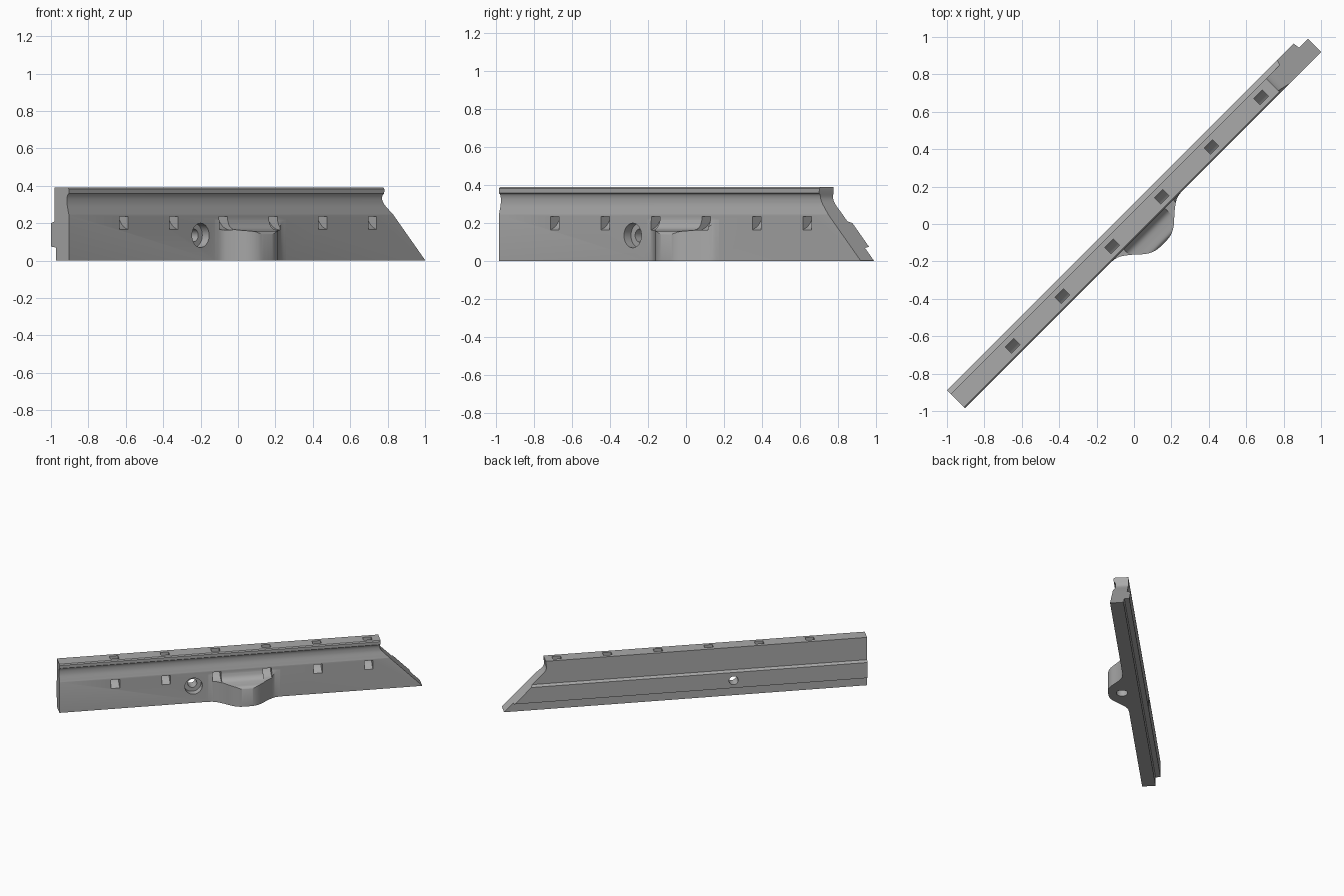
import bpy, bmesh, math
from mathutils import Matrix

cube = bpy.data.objects.get("Cube")
if cube:
    bpy.data.objects.remove(cube)

grey = bpy.data.materials.new("plain grey")
grey.use_nodes = True
colour = (0.4, 0.4, 0.4, 1)
grey.diffuse_color = colour
grey.node_tree.nodes["Principled BSDF"].inputs["Base Color"].default_value = colour

FRONT, BACK, RIB, LEFT_END = -0.057, 0.05, 0.078, -1.336
BOSS_X = 0.037


def smooth(pts, steps=5):
    """Pass a rounded line through a few points."""
    ext = [pts[0]] + pts + [pts[-1]]
    out = []
    for a, b, c, d in zip(ext, ext[1:], ext[2:], ext[3:]):
        for i in range(steps):
            t = i / steps
            out.append(tuple(
                0.5 * (2 * q + (r - p) * t + (2 * p - 5 * q + 4 * r - s) * t ** 2
                       + (3 * q - p - 3 * r + s) * t ** 3)
                for p, q, r, s in zip(a, b, c, d)))
    return out + [pts[-1]]


def prism(name, outline, lo, hi, axis):
    """Extrude a flat outline along the given axis."""
    place = {"x": lambda a, b, h: (h, a, b),
             "y": lambda a, b, h: (a, h, b),
             "z": lambda a, b, h: (a, b, h)}[axis]
    bm = bmesh.new()
    base = bm.faces.new([bm.verts.new(place(a, b, lo)) for a, b in outline])
    side = bmesh.ops.extrude_face_region(bm, geom=[base])
    verts = [v for v in side["geom"] if isinstance(v, bmesh.types.BMVert)]
    bmesh.ops.translate(bm, verts=verts, vec=place(0, 0, hi - lo))
    bmesh.ops.recalc_face_normals(bm, faces=bm.faces)
    mesh = bpy.data.meshes.new(name)
    bm.to_mesh(mesh)
    bm.free()
    mesh.materials.append(grey)
    obj = bpy.data.objects.new(name, mesh)
    bpy.context.collection.objects.link(obj)
    return obj


def circle(x, y, r, n=32):
    return [(x + r * math.cos(math.tau * i / n), y + r * math.sin(math.tau * i / n))
            for i in range(n)]


def combine(target, tool, operation):
    mod = target.modifiers.new("cut", "BOOLEAN")
    mod.operation, mod.solver, mod.object = operation, "EXACT", tool
    bpy.context.view_layer.objects.active = target
    bpy.ops.object.modifier_apply(modifier=mod.name)
    bpy.data.objects.remove(tool)


# Long bar: scooped front, tongue along the back
scoop = smooth([(FRONT, 0.245), (-0.052, 0.265), (-0.044, 0.30),
                (-0.043, 0.33), (-0.048, 0.35), (FRONT, 0.358)])
section = [(FRONT, 0)] + scoop + [
    (FRONT, 0.382), (-0.05, 0.39), (BACK, 0.39), (BACK, 0.21), (RIB, 0.2),
    (RIB, 0.075), (0.042, 0.07), (0.042, 0)]
bar = prism("rail_bar", section, LEFT_END, 1.358, "x")

# Sloping right end with a curved neck
neck = smooth([(1.048, 0.36), (1.046, 0.33), (1.062, 0.30), (1.105, 0.257)])
combine(bar, prism("end_cut", [(1.05, 0.5), (1.05, 0.375)] + neck
                   + [(1.358, 0.002), (1.5, 0.002), (1.5, 0.5)], -0.3, 0.3, "y"),
        "DIFFERENCE")

# Front boss with a rounded outline and a fillet running up to the bar
half = smooth([(0.27, FRONT), (0.22, -0.067), (0.165, -0.105), (0.105, -0.158),
               (0.055, -0.182), (0, -0.186)])
outline = [(BOSS_X + x, y) for x, y in half]
outline += [(BOSS_X - x, y) for x, y in reversed(half[:-1])]
outline += [(BOSS_X - 0.27, -0.03), (BOSS_X + 0.27, -0.03)]
boss = prism("front_boss", outline, 0, 0.22, "z")
fillet = smooth([(FRONT, 0.22), (-0.068, 0.19), (-0.09, 0.17), (-0.125, 0.162),
                 (-0.165, 0.157), (-0.18, 0.148), (-0.19, 0.13)])
combine(boss, prism("fillet_cut", fillet + [(-0.3, 0.13), (-0.3, 0.3), (FRONT, 0.3)],
                    -0.5, 0.6, "x"), "DIFFERENCE")
combine(bar, boss, "UNION")

# Curved tie channels from the top to the front
floor = smooth([(0.021, 0.28), (0.012, 0.225), (-0.018, 0.185), (FRONT, 0.165)])
roof = smooth([(FRONT, 0.235), (-0.034, 0.255), (-0.025, 0.29)])
channel = [(-0.025, 0.45), (0.021, 0.45)] + floor + [(-0.12, 0.163), (-0.12, 0.235)] + roof
for i in range(6):
    x = -0.92 + 0.376 * i
    combine(bar, prism("channel_cut", channel, x - 0.032, x + 0.032, "x"), "DIFFERENCE")

# Counterbored screw hole and blind hole under the boss
combine(bar, prism("bore_cut", circle(-0.34, 0.135, 0.065), -0.3, -0.005, "y"), "DIFFERENCE")
combine(bar, prism("screw_cut", circle(-0.34, 0.135, 0.034), -0.3, 0.3, "y"), "DIFFERENCE")
combine(bar, prism("blind_cut", circle(BOSS_X, -0.085, 0.042), -0.1, 0.11, "z"), "DIFFERENCE")

# Turn the bar onto the diagonal and shade it
bar.data.transform(Matrix.Rotation(math.radians(45), 4, "Z"))
bpy.ops.object.select_all(action="DESELECT")
bar.select_set(True)
bpy.context.view_layer.objects.active = bar
bpy.ops.object.shade_smooth_by_angle(angle=math.radians(30))
